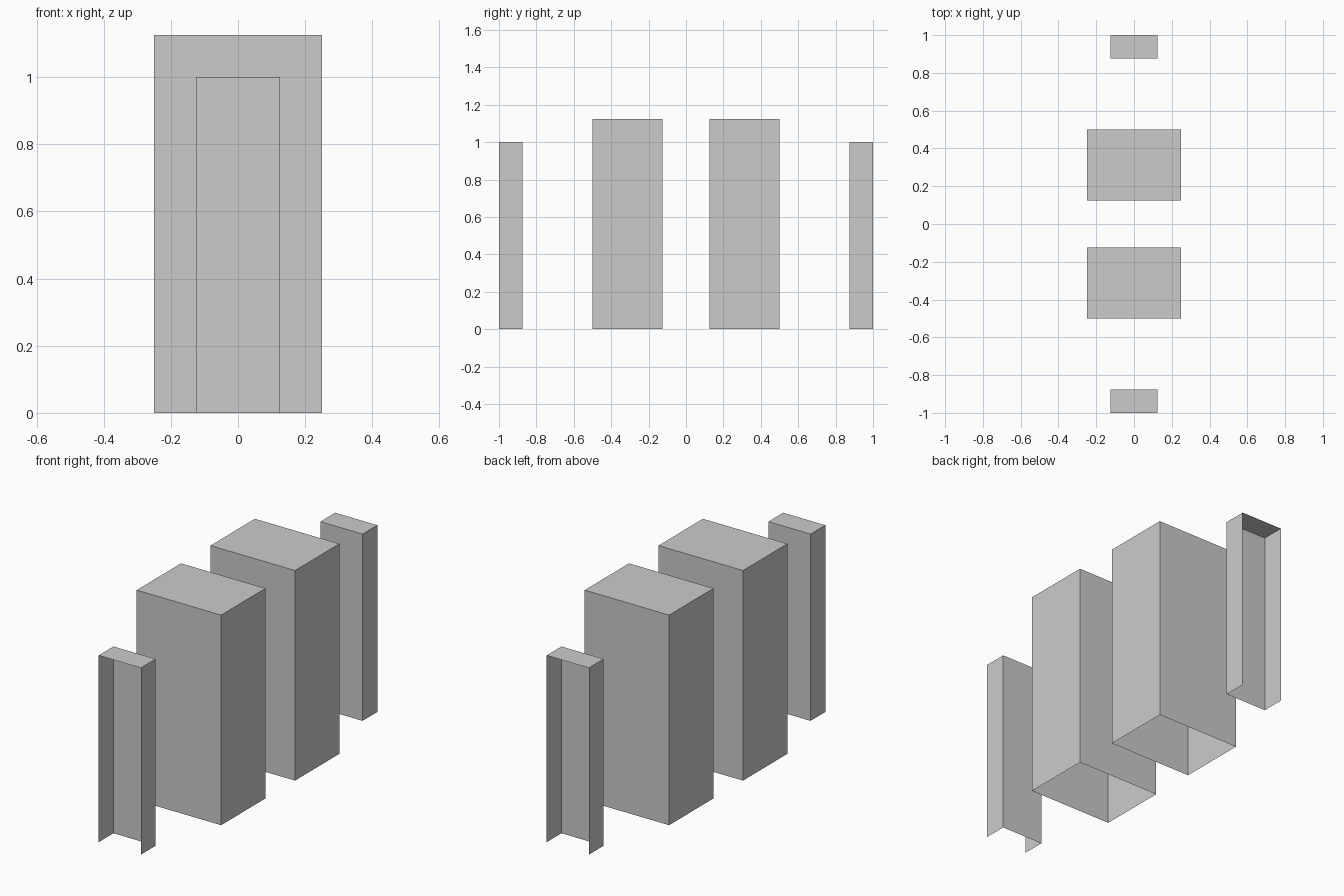
import bpy, bmesh
from mathutils import Vector

if "Cube" in bpy.data.objects:
    bpy.data.objects.remove(bpy.data.objects["Cube"])


def open_box(name, hx, y0, y1, h, open_dirs):
    """Thin-shelled box standing on z = 0, with the faces in open_dirs removed."""
    bm = bmesh.new()
    bmesh.ops.create_cube(bm, size=1)
    bm.normal_update()
    gone = [f for f in bm.faces
            if any(f.normal.dot(Vector(d)) > 0.9 for d in open_dirs)]
    bmesh.ops.delete(bm, geom=gone, context='FACES')
    bmesh.ops.scale(bm, vec=(2 * hx, y1 - y0, h), verts=bm.verts)
    bmesh.ops.translate(bm, vec=(0, (y0 + y1) / 2, h / 2), verts=bm.verts)
    mesh = bpy.data.meshes.new(name)
    bm.to_mesh(mesh)
    bm.free()
    obj = bpy.data.objects.new(name, mesh)
    bpy.context.collection.objects.link(obj)
    return obj


DOWN = (0, 0, -1)
for side, s in (("front", -1), ("back", 1)):
    # Large block, open underneath
    y0, y1 = sorted((s * 0.125, s * 0.5))
    open_box(side + "_block", 0.25, y0, y1, 1.125, [DOWN])
    # Small outer post, open underneath and on its outward face
    y0, y1 = sorted((s * 0.875, s * 1.0))
    open_box(side + "_post", 0.125, y0, y1, 1.0, [DOWN, (0, s, 0)])
